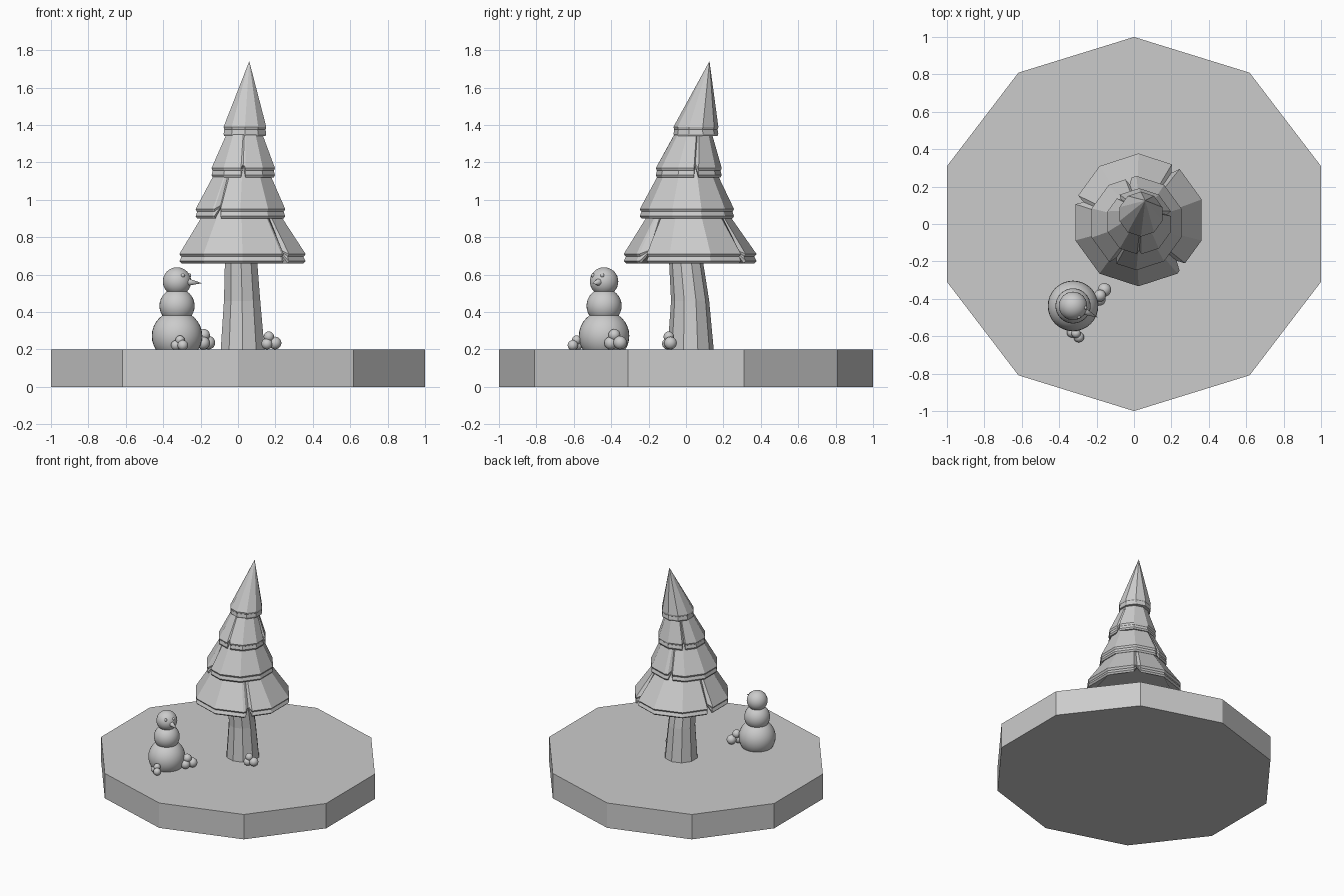
import bpy, math
from mathutils import Vector

if "Cube" in bpy.data.objects:
    bpy.data.objects.remove(bpy.data.objects["Cube"])

grey = bpy.data.materials.new("light grey")
grey.diffuse_color = (0.6, 0.6, 0.6, 1)
grey.use_nodes = True
grey.node_tree.nodes["Principled BSDF"].inputs["Base Color"].default_value = grey.diffuse_color


def make_object(name, verts, faces):
    mesh = bpy.data.meshes.new(name)
    mesh.from_pydata(verts, [], faces)
    mesh.validate()
    mesh.materials.append(grey)
    obj = bpy.data.objects.new(name, mesh)
    bpy.context.collection.objects.link(obj)
    return obj


def decagon_radius(angle):
    """Edge distance of a unit decagon with a corner at 90 degrees."""
    a = (angle - 90) % 36 - 18
    return math.cos(math.radians(18)) / math.cos(math.radians(a))


def loft(name, rings, notches=(), depth=0.13, lift=0.06, notch_rows=0):
    """Stack of decagons (cx, cy, z, r), with V notches in the lowest rows."""
    angles = {90 + 36 * k: 0 for k in range(10)}
    for n in notches:
        n %= 360
        for a in [a for a in angles if abs((a - n + 180) % 360 - 180) < 5]:
            del angles[a]
        angles.update({n - 4: 0, n: 1, n + 4: 0})
    angles = sorted((a % 360, v) for a, v in angles.items())
    verts, count = [], len(angles)
    for row, (cx, cy, z, r) in enumerate(rings):
        for a, notch in angles:
            d, up = r * decagon_radius(a), 0
            if notch and row < notch_rows:
                d *= 1 - depth
                up = lift * (1 - row / (notch_rows + 1))
            t = math.radians(a)
            verts.append((cx + d * math.cos(t), cy + d * math.sin(t), z + up))
    faces = [tuple(reversed(range(count)))]
    for row in range(len(rings) - 1):
        for i in range(count):
            j, b = (i + 1) % count, row * count
            faces.append((b + i, b + j, b + count + j, b + count + i))
    top = (len(rings) - 1) * count
    faces.append(tuple(range(top, top + count)))
    return make_object(name, verts, faces)


def ball(name, x, y, z, r, segments=32):
    bpy.ops.mesh.primitive_uv_sphere_add(segments=segments, ring_count=segments // 2,
                                         radius=r, location=(x, y, z))
    obj = bpy.context.object
    obj.name = name
    obj.data.materials.append(grey)
    bpy.ops.object.shade_smooth()
    return obj


# Ground slab
slab = loft("ground_slab", [(0, 0, 0, 1), (0, 0, 0.2, 1)])
for v in slab.data.vertices:
    v.co.x /= math.cos(math.radians(18))

# Bent trunk
loft("trunk", [(0.025, 0.025, 0.19, 0.124), (0.022, 0.022, 0.46, 0.102),
               (0.015, -0.005, 0.72, 0.088)])

# Foliage tiers: lower centre, rim z, rim radius, upper centre, top z, top radius, notches
tiers = [
    ((0.024, 0.022), 0.66, 0.355, (0.018, 0.012), 0.96, 0.19, (-47, 55, 162)),
    ((0.013, 0.005), 0.90, 0.252, (0.024, 0.012), 1.18, 0.135, (-120, 100)),
    ((0.028, 0.013), 1.12, 0.178, (0.036, 0.045), 1.40, 0.08, (-90, 14, 130)),
    ((0.037, 0.053), 1.34, 0.120, (0.060, 0.125), 1.738, 0.001, ()),
]
for i, (c, z, r, ct, zt, rt, notches) in enumerate(tiers):
    loft(f"foliage_tier_{i + 1}",
         [(*c, z, r * 0.965), (*c, z + 0.012, r), (*c, z + 0.036, r * 0.965),
          (*c, z + 0.038, r * 0.975), (*c, z + 0.05, r), (*ct, zt, rt)],
         notches, notch_rows=5)

# Snow figure: three stacked balls
sx, sy = -0.326, -0.438
ball("snow_body", sx, sy, 0.272, 0.135)
ball("snow_chest", sx, sy, 0.433, 0.094)
ball("snow_head", sx, sy, 0.563, 0.076)

# Eyes
for side, a in (("left", -8), ("right", -62)):
    t = math.radians(a)
    ball(f"{side}_eye", sx + 0.066 * math.cos(t), sy + 0.066 * math.sin(t), 0.595, 0.011, 12)

# Pointed nose
base, tip = Vector((-0.268, -0.465, 0.56)), Vector((-0.193, -0.5, 0.554))
bpy.ops.mesh.primitive_cone_add(vertices=16, radius1=0.02, radius2=0, depth=(tip - base).length,
                                location=(base + tip) / 2,
                                rotation=(tip - base).to_track_quat('Z', 'Y').to_euler())
nose = bpy.context.object
nose.name = "nose"
nose.data.materials.append(grey)
bpy.ops.object.shade_smooth_by_angle()

# Small heaps of snowballs
heaps = {
    "front": [(-0.332, -0.58, 0.222, 0.027), (-0.295, -0.605, 0.222, 0.028),
              (-0.31, -0.585, 0.25, 0.025)],
    "side": [(-0.158, -0.352, 0.236, 0.036), (-0.186, -0.402, 0.234, 0.035),
             (-0.182, -0.383, 0.277, 0.032)],
    "trunk": [(0.198, -0.083, 0.234, 0.034), (0.155, -0.098, 0.23, 0.03),
              (0.165, -0.092, 0.268, 0.028)],
}
for name, balls in heaps.items():
    for i, b in enumerate(balls):
        ball(f"{name}_snowball_{i + 1}", *b, segments=20)
